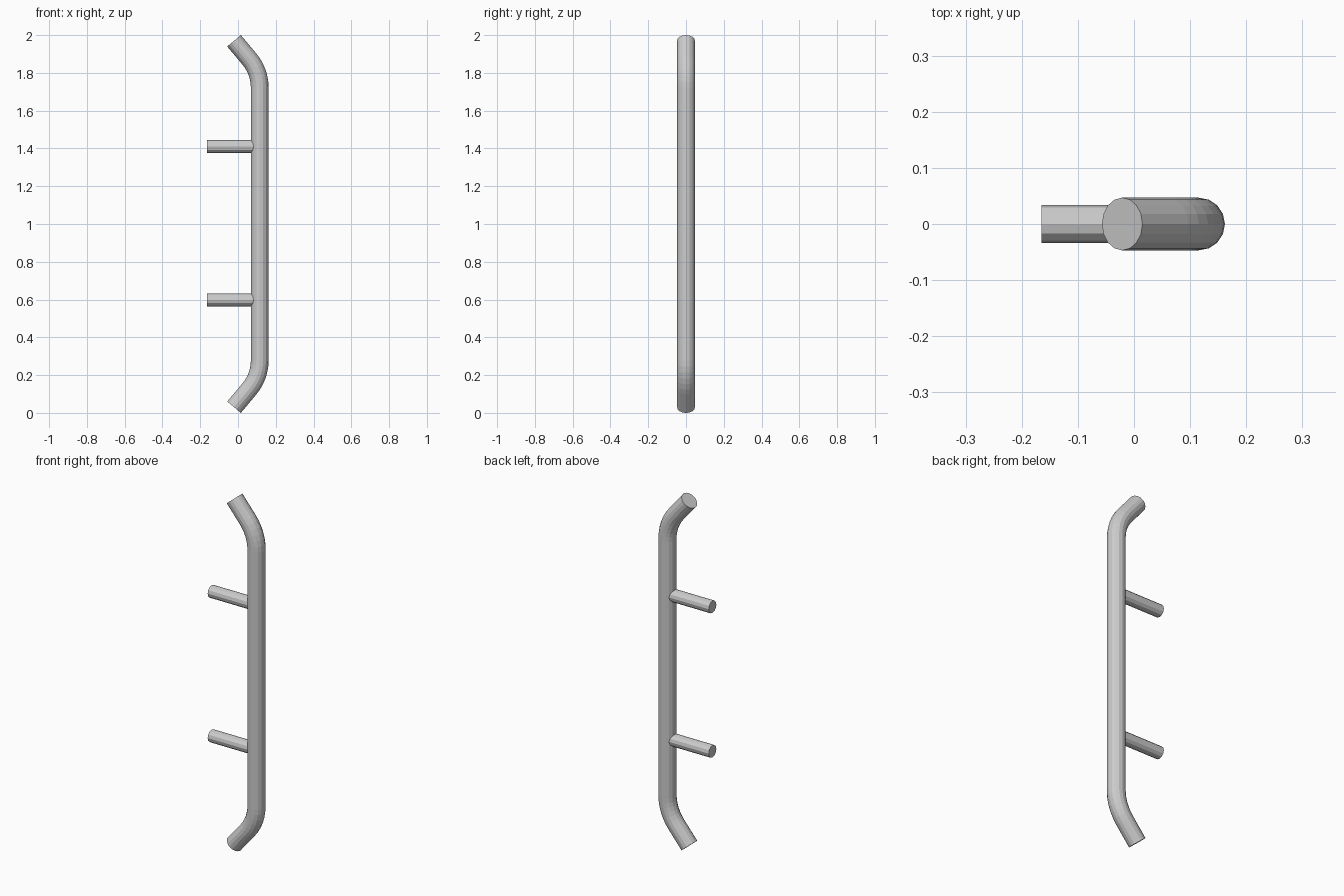
import bpy, bmesh
from math import sin, cos, tan, pi, radians
from mathutils import Vector

if "Cube" in bpy.data.objects:
    bpy.data.objects.remove(bpy.data.objects["Cube"])


def tube(name, path, radius, sides):
    """Sweep a round section along a path lying in the XZ plane, with capped ends."""
    bm = bmesh.new()
    pts = [Vector((x, 0, z)) for x, z in path]
    rings = []
    for i, p in enumerate(pts):
        t = (pts[min(i + 1, len(pts) - 1)] - pts[max(i - 1, 0)]).normalized()
        if i in (1, len(pts) - 2) and len(pts) > 3:
            a, b = (p - pts[i - 1]).normalized(), (pts[i + 1] - p).normalized()
            t = (a + b).normalized()
        y = Vector((0, 1, 0))
        n = y.cross(t)
        rings.append([bm.verts.new(p + radius * (cos(a) * n + sin(a) * y))
                      for a in (2 * pi * k / sides for k in range(sides))])
    for r, s in zip(rings, rings[1:]):
        for k in range(sides):
            j = (k + 1) % sides
            bm.faces.new((r[k], r[j], s[j], s[k]))
    bm.faces.new(rings[0][::-1])
    bm.faces.new(rings[-1])
    bmesh.ops.recalc_face_normals(bm, faces=bm.faces[:])
    me = bpy.data.meshes.new(name)
    bm.to_mesh(me)
    bm.free()
    ob = bpy.data.objects.new(name, me)
    bpy.context.collection.objects.link(ob)
    return ob


# Grip bar: straight shaft with both ends bent back 40 degrees
BAR_X, BAR_R = 0.115, 0.047
BEND, BEND_R, STEPS = radians(40), 0.235, 6
end_x, end_z = -0.021, 1.970
corner_z = end_z - (BAR_X - end_x) / tan(BEND)
bend_z = corner_z - BEND_R * tan(BEND / 2)
upper = []
for i in range(STEPS + 1):
    a = BEND * i / STEPS
    upper.append((BAR_X - BEND_R * (1 - cos(a)), bend_z + BEND_R * sin(a)))
upper.append((end_x, end_z))
lower = [(x, 2 - z) for x, z in reversed(upper)]
tube("grip_bar", lower + upper, BAR_R, 16)

# Two standoff posts running into the bar
for label, z in (("lower", 0.598), ("upper", 1.41)):
    tube(label + "_mounting_post", [(-0.165, z), (BAR_X, z)], 0.034, 12)
